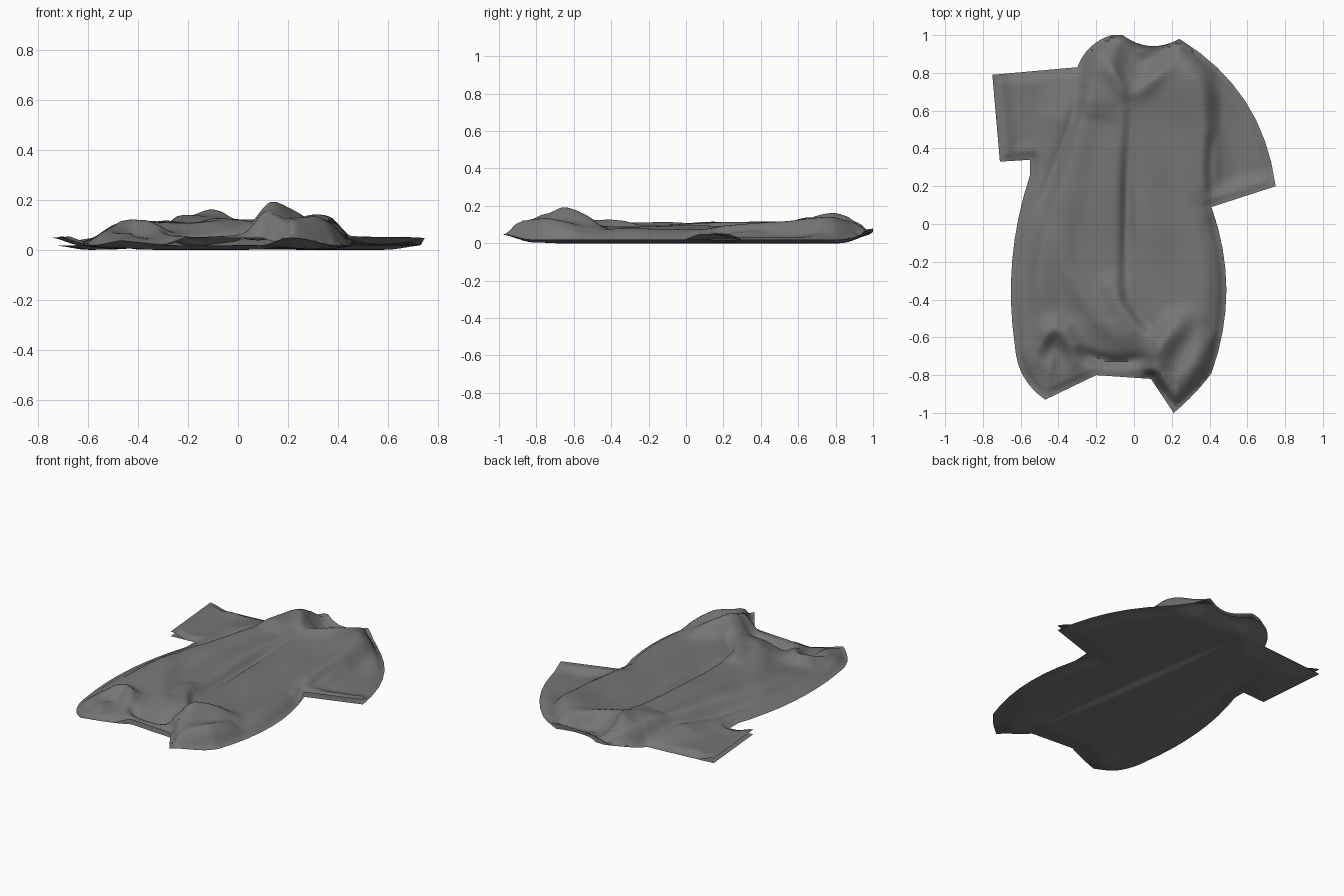
import bpy, math
from mathutils import Vector, geometry, noise

cube = bpy.data.objects.get("Cube")
if cube:
    bpy.data.objects.remove(cube, do_unlink=True)

SPACING = 0.016

# Outline corners clockwise as x, y and the outward bulge of the edge that follows
CORNERS = [
    (-.75, .79, 0), (-.3, .83, .12), (-.12, 1, 0), (-.06, 1, -.16), (.24, .98, .12),   # shoulders
    (.75, .2, 0), (.41, .09, .09), (.41, -.79, .03),                                  # left cuff, side
    (.21, -1, 0), (.09, -.82, 0), (-.2, -.8, 0), (-.47, -.93, .12),                   # hem
    (-.63, -.65, .06), (-.55, .26, 0), (-.55, .34, 0), (-.71, .33, 0),                # right side, cuff
]


def trace_outline():
    points = []
    for corner, following in zip(CORNERS, CORNERS[1:] + CORNERS[:1]):
        start, end = Vector(corner[:2]), Vector(following[:2])
        chord = end - start
        outward = Vector((-chord.y, chord.x)) * corner[2]
        samples = 8 if corner[2] else 1
        for i in range(samples):
            t = i / samples
            points.append(start + chord * t + outward * 4 * t * (1 - t))
    return points


def fold(start, middle, end, height, left, right):
    """A curved ridge or groove that fades out at both ends, with a width on each side."""
    start, middle, end = Vector(start), Vector(middle), Vector(end)
    control = middle * 2 - (start + end) / 2
    path, samples = [], 6
    for i in range(samples + 1):
        t = i / samples
        point = start.lerp(control, t).lerp(control.lerp(end, t), t)
        path.append((point, height * max(0, math.sin(math.pi * t)) ** .7))
    return path, left, right


shoulder_folds = [
    fold((-.13, .99), (-.2, .82), (-.26, .56), .075, .15, .06),     # hump beside the neck
    fold((-.28, .8), (-.34, .5), (-.52, .05), -.03, .04, .03),      # groove under the hump
    fold((.24, .98), (.35, .65), (.38, .08), .045, .1, .12),        # left shoulder
    fold((.42, .5), (.4, .3), (.42, .1), -.025, .025, .03),         # left armpit
    fold((-.56, .82), (-.56, .6), (-.48, .3), .022, .07, .07),      # right sleeve
]
collar_folds = [
    fold((-.14, .9), (-.1, .79), (-.02, .66), .03, .03, .05),
    fold((-.04, .66), (.1, .77), (.24, .97), .025, .03, .05),
    fold((-.06, 1), (.02, .84), (.17, .96), -.035, .06, .06),
]
body_folds = [
    fold((-.2, .75), (-.4, .15), (-.58, -.6), .05, .13, .055),      # right side
    fold((-.07, .75), (-.1, .2), (-.1, -.5), .035, .06, .13),       # centre ridge
    fold((-.02, .68), (-.04, .1), (-.05, -.45), -.028, .03, .025),  # centre groove
    fold((-.13, -.25), (-.04, -.48), (.17, -.66), .045, .05, .08),
    fold((-.06, -.35), (.03, -.5), (.18, -.61), -.02, .03, .025),
    fold((-.42, .02), (-.26, -.4), (.02, -.68), .028, .06, .06),    # diagonal fold
]
hem_folds = [
    fold((.36, -.45), (.12, -.69), (.2, -.97), .095, .08, .06),     # peak
    fold((.4, -.55), (.33, -.75), (.2, -.99), .04, .08, .08),
    fold((-.56, -.8), (-.42, -.55), (-.28, -.78), .05, .05, .05),   # curled corner
    fold((-.48, -.75), (-.41, -.67), (-.36, -.84), -.03, .06, .06),
    fold((-.32, -.66), (-.12, -.73), (.08, -.7), -.045, .03, .035), # tucked edge
]
front_folds = shoulder_folds + collar_folds + body_folds + hem_folds
back_folds = [
    fold((-.08, .97), (.02, .1), (.2, -.95), .02, .12, .04),
    fold((-.4, .8), (-.5, -.1), (-.42, -.87), .02, .06, .06),
]


def ramp(value, low, high):
    t = min(1, max(0, (value - low) / (high - low)))
    return t * t * (3 - 2 * t)


def nearest(p, a, b):
    """Distance from p to segment ab, position along it, and side."""
    along, offset = b - a, p - a
    t = min(1, max(0, offset.dot(along) / along.length_squared))
    return (offset - along * t).length, t, along.cross(offset)


def fold_height(p, folds):
    total = 0
    for path, left, right in folds:
        best = math.inf
        for (a, low), (b, high) in zip(path, path[1:]):
            distance, t, side = nearest(p, a, b)
            if distance < best:
                best = distance
                height = low + (high - low) * t
                width = left if side > 0 else right
        total += height * math.exp(-(best / width) ** 2)
    return total


outline = trace_outline()
sides = list(zip(outline, outline[1:] + outline[:1]))
# Cuffs, neck and hem, where the front lifts off the back
openings = [(Vector(CORNERS[i][:2]), Vector(CORNERS[i + 1][:2])) for i in (-1, 3, 5, 9)
            if i >= 0] + [(Vector(CORNERS[-1][:2]), Vector(CORNERS[0][:2]))]


def edge_distance(p):
    return min(nearest(p, a, b)[0] for a, b in sides)


def back_height(p, edge):
    lift = .018 * (1 - ramp(edge, 0, .14)) + .03 * ramp(abs(p.y), .82, 1)
    return lift + fold_height(p, back_folds) * ramp(edge, 0, .08)


def front_height(p, edge):
    # The body stands higher than the sleeves and is steeper on its left
    left_sleeve = ramp(p.x, .36, .47) * ramp(p.y, .02, .14) * (1 - .5 * ramp(p.y, .5, .9))
    right_sleeve = ramp(-p.x, .35, .58) * ramp(p.y, .2, .36)
    body = (1 - left_sleeve) * (1 - right_sleeve)
    reach = .3 - .17 * ramp(p.x, -.2, .3)
    dome = .022 * ramp(edge, 0, .05) + .055 * body * ramp(edge, 0, reach)
    dome += .02 * body * ramp(abs(p.y), .45, .8) * ramp(edge, 0, .12)
    wrinkle = .012 * noise.noise(Vector((p.x * 6, p.y * 3, 0))) * ramp(edge, 0, .1)
    gap = max(.03 * (1 - ramp(nearest(p, a, b)[0], 0, .12)) for a, b in openings)
    folds = fold_height(p, front_folds) * ramp(edge, 0, .06)
    back = back_height(p, edge)
    return back + max(.004 * ramp(edge, 0, .02), dome + wrinkle + gap + folds - back * .3 * ramp(edge, 0, .02))


def flat_pattern():
    """Triangulate the outline with an even scatter of inner points."""
    points = []
    for a, b in sides:
        steps = max(1, round((b - a).length / SPACING))
        points += [a.lerp(b, i / steps) for i in range(steps)]
    count = len(points)
    rim = [(i, (i + 1) % count) for i in range(count)]
    for row in range(int(2 / SPACING)):
        for column in range(int(1.5 / SPACING)):
            p = Vector((-.75 + (column + row % 2 / 2) * SPACING, -1 + row * SPACING))
            if edge_distance(p) > SPACING * .6:
                points.append(p)
    verts, _, faces, *_ = geometry.delaunay_2d_cdt(points, rim, [], 1, 1e-5)
    used = sorted({i for face in faces for i in face})
    renumber = {old: new for new, old in enumerate(used)}
    return [verts[i] for i in used], [[renumber[i] for i in face] for face in faces]


cloth = bpy.data.materials.new("grey_cloth")
cloth.use_nodes = True
grey = (.18, .18, .18, 1)
cloth.diffuse_color = grey
cloth.node_tree.nodes["Principled BSDF"].inputs["Base Color"].default_value = grey

points, faces = flat_pattern()
edges = [edge_distance(p) for p in points]


def add_panel(name, height, face_down):
    mesh = bpy.data.meshes.new(name)
    verts = [(p.x, p.y, height(p, edge)) for p, edge in zip(points, edges)]
    mesh.from_pydata(verts, [], [face[::-1] if face_down else face for face in faces])
    mesh.materials.append(cloth)
    panel = bpy.data.objects.new(name, mesh)
    bpy.context.collection.objects.link(panel)
    bpy.ops.object.select_all(action="DESELECT")
    panel.select_set(True)
    bpy.context.view_layer.objects.active = panel
    bpy.ops.object.shade_smooth_by_angle(angle=math.radians(50))


add_panel("shirt_front", front_height, False)
add_panel("shirt_back", back_height, True)
